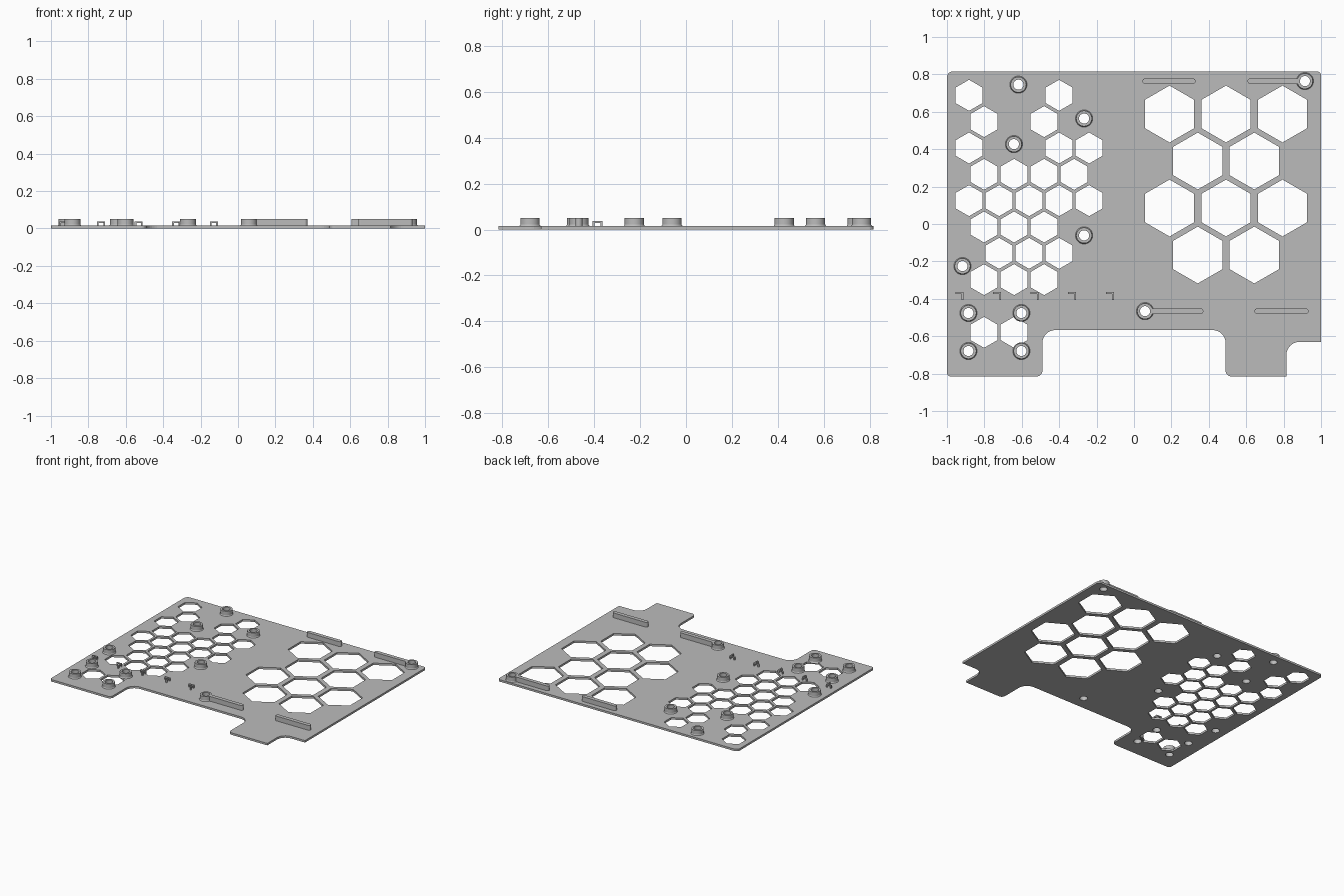
import bpy, bmesh, math
from mathutils import Vector

if "Cube" in bpy.data.objects:
    bpy.data.objects.remove(bpy.data.objects["Cube"], do_unlink=True)

grey = bpy.data.materials.new("plain_grey")
grey.use_nodes = True
colour = (0.5, 0.5, 0.5, 1)
grey.diffuse_color = colour
grey.node_tree.nodes["Principled BSDF"].inputs["Base Color"].default_value = colour

PLATE, TOP = 0.015, 0.051
BASE = 0.01  # raised parts sink slightly into the plate


def activate(obj):
    bpy.ops.object.select_all(action='DESELECT')
    obj.select_set(True)
    bpy.context.view_layer.objects.active = obj


def slab(name, loops, z0, z1):
    """Extrude closed loops; inner loops become holes."""
    cu = bpy.data.curves.new(name, 'CURVE')
    cu.dimensions, cu.fill_mode = '2D', 'BOTH'
    cu.extrude = (z1 - z0) / 2
    for loop in loops:
        sp = cu.splines.new('POLY')
        sp.points.add(len(loop) - 1)
        for p, (x, y) in zip(sp.points, loop):
            p.co = (x, y, 0, 1)
        sp.use_cyclic_u = True
        sp.use_smooth = False
    obj = bpy.data.objects.new(name, cu)
    bpy.context.collection.objects.link(obj)
    obj.location.z = (z0 + z1) / 2
    cu.materials.append(grey)
    activate(obj)
    bpy.ops.object.convert(target='MESH')


def ngon(cx, cy, r, n):
    return [(cx + r * math.sin(math.tau * i / n), cy + r * math.cos(math.tau * i / n))
            for i in range(n)]


def rounded(corners, steps=8):
    """Round the right-angled corners of an outline given as x, y, radius."""
    out = []
    for i, (x, y, r) in enumerate(corners):
        c = Vector((x, y))
        if not r:
            out.append((x, y))
            continue
        d1 = (Vector(corners[i - 1][:2]) - c).normalized()
        d2 = (Vector(corners[(i + 1) % len(corners)][:2]) - c).normalized()
        mid = c + r * (d1 + d2)
        for k in range(steps + 1):
            t = math.pi / 2 * k / steps
            out.append(tuple(mid - r * (d2 * math.cos(t) + d1 * math.sin(t))))
    return out


def standoff(name, x, y):
    """Slightly tapered ring, spun from its cross-section."""
    bm = bmesh.new()
    prof = [(0.027, BASE), (0.046, BASE), (0.046, PLATE), (0.042, PLATE + 0.006),
            (0.042, TOP), (0.027, TOP)]
    vs = [bm.verts.new((r, 0, z)) for r, z in prof]
    es = [bm.edges.new((vs[i - 1], vs[i])) for i in range(len(vs))]
    bmesh.ops.spin(bm, geom=vs + es, axis=(0, 0, 1), cent=(0, 0, 0),
                   angle=math.tau, steps=32)
    bmesh.ops.remove_doubles(bm, verts=bm.verts, dist=1e-5)
    bmesh.ops.recalc_face_normals(bm, faces=bm.faces)
    me = bpy.data.meshes.new(name)
    bm.to_mesh(me)
    bm.free()
    me.materials.append(grey)
    obj = bpy.data.objects.new(name, me)
    obj.location = (x, y, 0)
    bpy.context.collection.objects.link(obj)
    activate(obj)
    bpy.ops.object.shade_smooth_by_angle()


# Plate outline with the front notch and corner cut
outline = rounded([
    (-1, 0.815, 0.03), (-1, -0.815, 0.02), (-0.49, -0.815, 0.03),
    (-0.49, -0.567, 0.07), (0.49, -0.567, 0.07), (0.49, -0.815, 0.03),
    (0.815, -0.815, 0), (0.815, -0.63, 0.07), (1, -0.63, 0), (1, 0.815, 0.02)])

# Small and large honeycomb vents
vents = []
small_rows = ["03", "02", "034", "0123", "01234", "012", "123", "012", "", "01"]
for row, cols in enumerate(small_rows):
    for c in cols:
        vents.append(ngon(-0.882 + 0.1605 * (int(c) + row % 2 / 2),
                          0.688 - 0.1408 * row, 0.083, 6))
for row in range(4):
    for c in range(3 - row % 2):
        vents.append(ngon(0.19 + 0.302 * (c + row % 2 / 2),
                          0.588 - 0.2513 * row, 0.152, 6))

# Standoffs with screw holes through the plate
posts = [(-0.618, 0.745), (-0.267, 0.564), (-0.642, 0.427), (-0.267, -0.061),
         (-0.917, -0.225), (0.914, 0.764), (0.059, -0.466)]
posts += [(x, y) for x in (-0.885, -0.602) for y in (-0.476, -0.679)]
screw_holes = [ngon(x, y, 0.027, 32) for x, y in posts]
slab("base_plate", [outline] + vents + screw_holes, 0, PLATE)
for i, (x, y) in enumerate(posts):
    standoff(f"standoff_{i + 1}", x, y)

# Round-ended support ribs; ribs meeting a standoff stop at its wall
W = 0.0145
ribs = [("back_rib_right", 0.045, 0.329, 0.764), ("back_rib_left", 0.607, 0.88, 0.764),
        ("front_rib_right", 0.093, 0.371, -0.466), ("front_rib_left", 0.644, 0.933, -0.466)]
for name, x0, x1, y in ribs:
    r0 = 0 if name == "front_rib_right" else W
    r1 = 0 if name == "back_rib_left" else W
    slab(name, [rounded([(x0, y - W, r0), (x1, y - W, r1),
                         (x1, y + W, r1), (x0, y + W, r0)])], BASE, TOP)

# Cable tie loops: an L-shaped beam on three legs
T = 0.009
for i in range(5):
    x1, y1 = -0.912 + 0.201 * i, -0.364
    x0, y0 = x1 - 0.043, y1 - 0.043
    beam = [(x0, y1 - T), (x1 - T, y1 - T), (x1 - T, y0), (x1, y0), (x1, y1), (x0, y1)]
    slab(f"tie_loop_beam_{i + 1}", [beam], 0.029, 0.038)
    for k, (x, y) in enumerate([(x0, y1 - T), (x1 - T, y1 - T), (x1 - T, y0)]):
        leg = [(x, y), (x + T, y), (x + T, y + T), (x, y + T)]
        slab(f"tie_loop_leg_{i + 1}_{k + 1}", [leg], BASE, 0.03)
